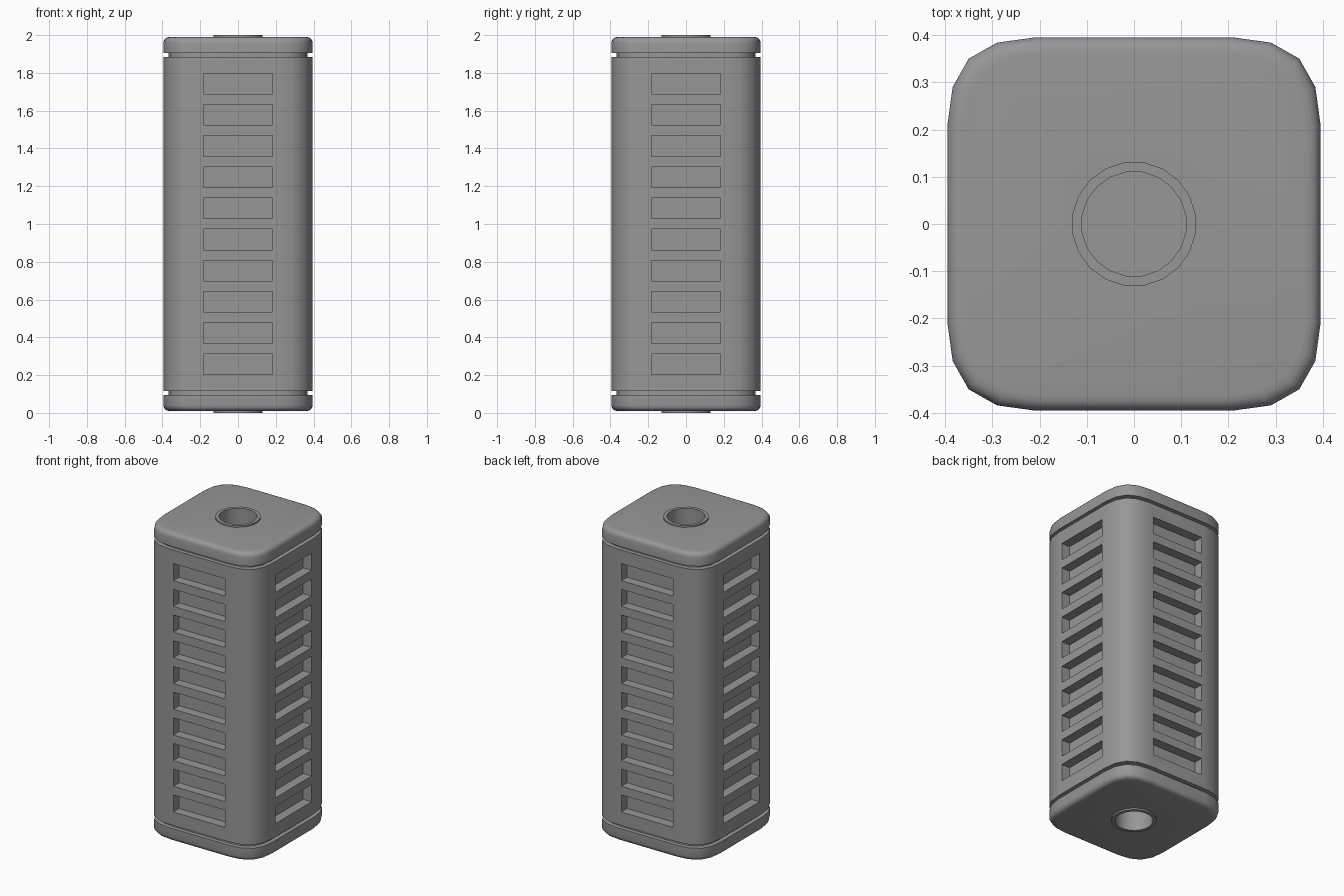
import bpy, bmesh, math
from mathutils import Matrix, Vector

if "Cube" in bpy.data.objects:
    bpy.data.objects.remove(bpy.data.objects["Cube"])

HALF = 0.395
# One rounded corner of the square outline, turned four times
CORNER = [(0.395, 0.21), (0.384, 0.29), (0.35, 0.35), (0.29, 0.384), (0.21, 0.395)]
OUTLINE = []
for k in range(4):
    for p in CORNER:
        v = Matrix.Rotation(k * math.pi / 2, 2) @ Vector(p)
        OUTLINE.append((v.x, v.y))
SIDES = 20
CIRCLE = [(math.cos((i + 0.5) * math.tau / SIDES), math.sin((i + 0.5) * math.tau / SIDES))
          for i in range(SIDES)]

# Dark grey for every part
grey = bpy.data.materials.new("dark_grey")
grey.diffuse_color = (0.31, 0.31, 0.31, 1)
grey.use_nodes = True
grey.node_tree.nodes["Principled BSDF"].inputs["Base Color"].default_value = grey.diffuse_color


def finish(name, bm):
    bmesh.ops.recalc_face_normals(bm, faces=bm.faces)
    me = bpy.data.meshes.new(name)
    bm.to_mesh(me)
    bm.free()
    me.materials.append(grey)
    ob = bpy.data.objects.new(name, me)
    bpy.context.collection.objects.link(ob)
    return ob


def loft(name, outline, levels, closed=False):
    """Stack scaled copies of an outline; levels are (scale, z)."""
    bm = bmesh.new()
    rings = [[bm.verts.new((x * s, y * s, z)) for x, y in outline] for s, z in levels]
    n = len(outline)
    pairs = list(zip(rings, rings[1:]))
    if closed:
        pairs.append((rings[-1], rings[0]))
    else:
        bm.faces.new(rings[0])
        bm.faces.new(rings[-1])
    for a, b in pairs:
        for i in range(n):
            j = (i + 1) % n
            bm.faces.new((a[i], a[j], b[j], b[i]))
    return finish(name, bm)


def cut(ob, cutter):
    m = ob.modifiers.new("cut", 'BOOLEAN')
    m.operation = 'DIFFERENCE'
    m.solver = 'EXACT'
    m.object = cutter
    bpy.context.view_layer.objects.active = ob
    bpy.ops.object.modifier_apply(modifier=m.name)
    bpy.data.objects.remove(cutter)


def smooth(ob):
    bpy.ops.object.select_all(action='DESELECT')
    ob.select_set(True)
    bpy.context.view_layer.objects.active = ob
    bpy.ops.object.shade_smooth_by_angle(angle=math.radians(32))


# Main body with narrower necks forming the grooves under the caps
neck = 0.369 / HALF
body = loft("body", OUTLINE, [(neck, 0.09), (neck, 0.117), (1, 0.117),
                              (1, 1.885), (neck, 1.885), (neck, 1.91)])

# Ten recessed slots on each of the four sides
bm = bmesh.new()
for k in range(4):
    for i in range(10):
        mat = (Matrix.Rotation(k * math.pi / 2, 4, 'Z')
               @ Matrix.Translation((0, -0.385, 0.258 + 0.165 * i))
               @ Matrix.Diagonal((0.366, 0.10, 0.11, 1)))
        bmesh.ops.create_cube(bm, size=1, matrix=mat)
cut(body, finish("slot_cutter", bm))

# Caps with a rounded outer edge, a round hole and a raised rim, mirrored top and bottom
for name, top in (("top", True), ("bottom", False)):
    def flip(levels):
        return [(s, z if top else 2 - z) for s, z in levels]

    edge = [((HALF - i) / HALF, z) for i, z in
            [(0, 1.905), (0, 1.96), (0.003, 1.973), (0.01, 1.983), (0.02, 1.988), (0.032, 1.99)]]
    cap = loft(name + "_cap", OUTLINE, flip(edge))
    for part in (cap, body):
        cut(part, loft("hole_cutter", CIRCLE, flip([(0.12, 1.85), (0.12, 2.1)])))
    smooth(cap)
    rim = loft(name + "_rim", CIRCLE,
               flip([(0.132, 1.86), (0.132, 2.0), (0.111, 2.0), (0.111, 1.845)]), closed=True)
    smooth(rim)
smooth(body)
